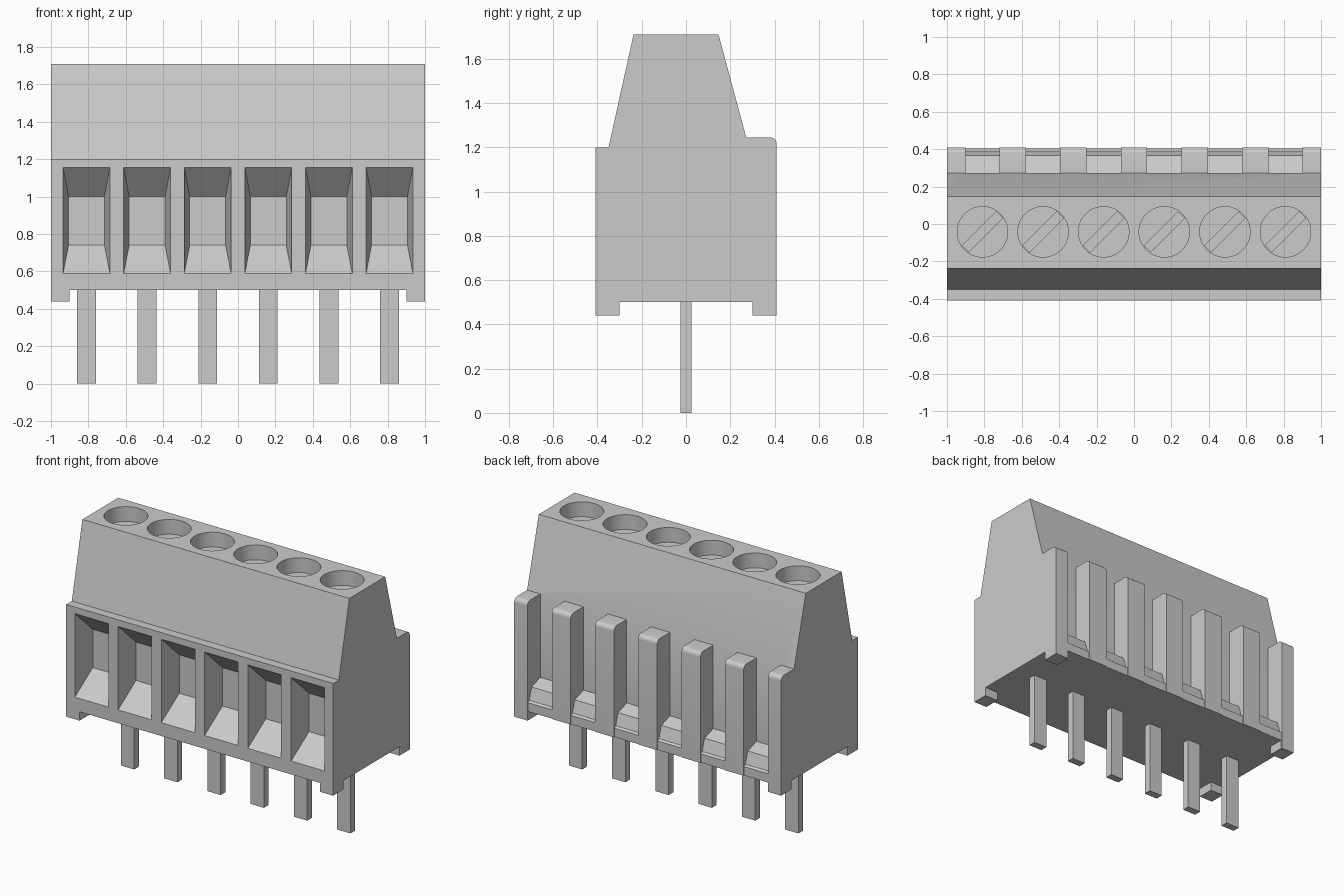
import bpy, bmesh, math
from mathutils import Matrix, Vector

if "Cube" in bpy.data.objects:
    bpy.data.objects.remove(bpy.data.objects["Cube"], do_unlink=True)

grey = bpy.data.materials.new("light grey plastic")
grey.use_nodes = True
colour = (0.6, 0.6, 0.6, 1)
grey.diffuse_color = colour
grey.node_tree.nodes["Principled BSDF"].inputs["Base Color"].default_value = colour

POLES = [(i - 2.5) * 0.324 for i in range(6)]


def finish(name, bm):
    bmesh.ops.recalc_face_normals(bm, faces=bm.faces)
    mesh = bpy.data.meshes.new(name)
    bm.to_mesh(mesh)
    bm.free()
    mesh.materials.append(grey)
    obj = bpy.data.objects.new(name, mesh)
    bpy.context.collection.objects.link(obj)
    return obj


def prism(bm, profile, x0, x1):
    """Extrude a (y, z) profile along x."""
    face = bm.faces.new([bm.verts.new((x0, y, z)) for y, z in profile])
    res = bmesh.ops.extrude_face_region(bm, geom=[face])
    new = [v for v in res["geom"] if isinstance(v, bmesh.types.BMVert)]
    bmesh.ops.translate(bm, verts=new, vec=(x1 - x0, 0, 0))


def box(bm, lo, hi, turn=0.0):
    lo, hi = Vector(lo), Vector(hi)
    mat = (Matrix.Translation((lo + hi) / 2) @ Matrix.Rotation(turn, 4, "Z")
           @ Matrix.Diagonal((*(hi - lo), 1)))
    bmesh.ops.create_cube(bm, size=1, matrix=mat)


def cut(target, name, bm):
    """Subtract a temporary cutter from the target."""
    cutter = finish(name, bm)
    cutter.hide_render = True
    mod = target.modifiers.new(name, "BOOLEAN")
    mod.operation, mod.solver, mod.object = "DIFFERENCE", "EXACT", cutter
    bpy.context.view_layer.objects.active = target
    bpy.ops.object.modifier_apply(modifier=mod.name)
    bpy.data.objects.remove(cutter, do_unlink=True)


# Housing: side profile with a rounded upper back edge
arc = [(0.38 + 0.03 * math.sin(a), 1.215 + 0.03 * math.cos(a))
       for a in [i * math.pi / 12 for i in range(7)]]
bm = bmesh.new()
prism(bm, [(-0.41, 0.44), (-0.41, 1.2), (-0.35, 1.2), (-0.237, 1.71),
           (0.147, 1.71), (0.272, 1.245)] + arc + [(0.41, 0.44)], -1, 1)
housing = finish("housing", bm)

# Underside clearance, which leaves four corner feet
bm = bmesh.new()
box(bm, (-0.9, -0.6, 0.3), (0.9, 0.6, 0.5))
cut(housing, "foot_gap_x", bm)
bm = bmesh.new()
box(bm, (-1.2, -0.3, 0.3), (1.2, 0.3, 0.5))
cut(housing, "foot_gap_y", bm)

# Tapered wire entries in the front
bm = bmesh.new()
for x in POLES:
    rings = []
    for y, w, z0, z1 in [(-0.43, 0.129, 0.57, 1.176), (-0.26, 0.096, 0.74, 1.0)]:
        rings.append([bm.verts.new(p) for p in [(x - w, y, z0), (x + w, y, z0),
                                                (x + w, y, z1), (x - w, y, z1)]])
    a, b = rings
    bm.faces.new(a)
    bm.faces.new(b)
    for i in range(4):
        j = (i + 1) % 4
        bm.faces.new((a[i], a[j], b[j], b[i]))
cut(housing, "wire_entries", bm)

# Open slots in the back, each with a stepped catch at the bottom
bm = bmesh.new()
for x in POLES:
    prism(bm, [(0.272, 1.4), (0.272, 0.68), (0.365, 0.65), (0.39, 0.57),
               (0.405, 0.56), (0.405, 0.45), (0.6, 0.45), (0.6, 1.4)],
          x - 0.0915, x + 0.0915)
cut(housing, "back_slots", bm)

# Round screw wells in the top
bm = bmesh.new()
for x in POLES:
    bmesh.ops.create_cone(bm, cap_ends=True, segments=48, radius1=0.135, radius2=0.135,
                          depth=0.2, matrix=Matrix.Translation((x, -0.042, 1.71)))
cut(housing, "screw_wells", bm)

# Diagonal driver slots in the screw heads
bm = bmesh.new()
for x in POLES:
    box(bm, (x - 0.128, -0.042 - 0.025, 1.58), (x + 0.128, -0.042 + 0.025, 1.65), math.pi / 4)
cut(housing, "driver_slots", bm)

# Solder pins
bm = bmesh.new()
for x in POLES:
    box(bm, (x - 0.05, -0.025, 0), (x + 0.05, 0.025, 0.52))
finish("pins", bm)

# Smooth the round wells and rib tops, keep the other edges sharp
bpy.ops.object.select_all(action="DESELECT")
housing.select_set(True)
bpy.context.view_layer.objects.active = housing
bpy.ops.object.shade_smooth_by_angle(angle=math.radians(20))
